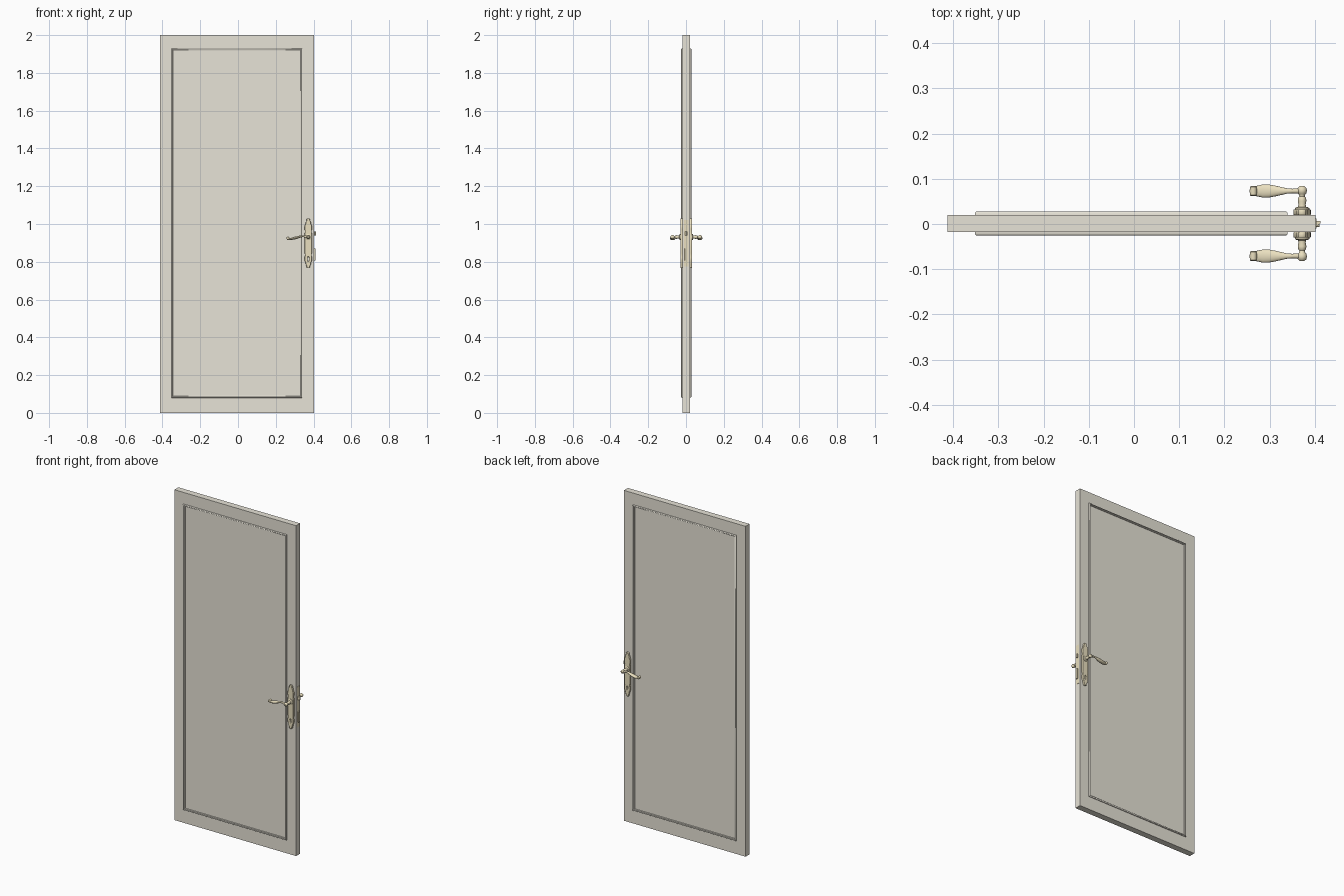
import bpy, bmesh, math
from mathutils import Vector

if "Cube" in bpy.data.objects:
    bpy.data.objects.remove(bpy.data.objects["Cube"])

YC = 0.001            # mid plane of the door slab
HALF = 0.019          # half slab thickness
HX, HZ = 0.372, 0.931  # handle axis


def material(name, colour):
    m = bpy.data.materials.new(name)
    m.diffuse_color = colour
    m.use_nodes = True
    m.node_tree.nodes["Principled BSDF"].inputs["Base Color"].default_value = m.diffuse_color
    return m


PAINT = material("cream_paint", (0.80, 0.77, 0.68, 1))
BRASS = material("pale_brass", (0.82, 0.74, 0.52, 1))


def finish(name, bm, mat, smooth=None):
    bmesh.ops.recalc_face_normals(bm, faces=bm.faces)
    me = bpy.data.meshes.new(name)
    bm.to_mesh(me)
    bm.free()
    me.materials.append(mat)
    ob = bpy.data.objects.new(name, me)
    bpy.context.collection.objects.link(ob)
    if smooth:
        bpy.ops.object.select_all(action='DESELECT')
        bpy.context.view_layer.objects.active = ob
        ob.select_set(True)
        bpy.ops.object.shade_smooth_by_angle(angle=math.radians(smooth))
    return ob


def box(name, lo, hi, mat, bevel=0):
    bm = bmesh.new()
    bmesh.ops.create_cube(bm, size=1)
    for v in bm.verts:
        v.co = Vector([lo[i] + (v.co[i] + 0.5) * (hi[i] - lo[i]) for i in range(3)])
    if bevel:
        bmesh.ops.bevel(bm, geom=bm.edges[:], offset=bevel, segments=1, affect='EDGES')
    return finish(name, bm, mat)


def skin(bm, rings, closed=False, caps=True):
    """Bridge rings of points into a tube."""
    rows = [[bm.verts.new(p) for p in r] for r in rings]
    n = len(rows[0])
    for a, b in zip(rows, rows[1:] + (rows[:1] if closed else [])):
        for i in range(n):
            j = (i + 1) % n
            bm.faces.new((a[i], a[j], b[j], b[i]))
    if caps and not closed:
        bm.faces.new(rows[0])
        bm.faces.new(rows[-1])


# Door slab
box("door_slab", (-0.413, YC - HALF, 0), (0.402, YC + HALF, 2), PAINT)


def moulding(name, s):
    # profile: inset from outer edge, height above the slab
    prof = [(0, -0.002), (0, 0.004), (0.002, 0.007), (0.004, 0.008), (0.006, 0.007),
            (0.007, 0.004), (0.009, 0.005), (0.011, 0.004), (0.012, -0.002)]
    x0, x1, z0, z1 = -0.352, 0.34, 0.08, 1.93
    rings = []
    for d, h in prof:
        y = YC + s * (HALF + h)
        rings.append([(x0 + d, y, z0 + d), (x1 - d, y, z0 + d),
                      (x1 - d, y, z1 - d), (x0 + d, y, z1 - d)])
    bm = bmesh.new()
    skin(bm, rings, closed=True)
    finish(name, bm, PAINT, 40)


def lock_plate(name, s):
    # ornate outline (half width, height from middle) with a keyhole inside
    half = [(0.006, 0.132), (0.009, 0.126), (0.009, 0.119), (0.013, 0.113), (0.014, 0.104),
            (0.019, 0.092), (0.0195, 0.075), (0.017, 0.063), (0.019, 0.052)]
    right = half + [(w, -z) for w, z in reversed(half)]
    outline = right + [(-w, z) for w, z in reversed(right)]
    hole = [(0.0045 * math.cos(a), -0.076 + 0.0045 * math.sin(a))
            for a in [math.radians(-50 + i * 28) for i in range(11)]]
    hole += [(-0.003, -0.095), (0.003, -0.095)]
    cu = bpy.data.curves.new(name, 'CURVE')
    cu.dimensions = '2D'
    cu.fill_mode = 'BOTH'
    for pts in (outline, hole):
        sp = cu.splines.new('POLY')
        sp.points.add(len(pts) - 1)
        for p, (x, z) in zip(sp.points, pts):
            p.co = (x, z, 0, 1)
        sp.use_cyclic_u = True
    cu.extrude, cu.bevel_depth, cu.bevel_resolution, cu.offset = 0.004, 0.002, 1, -0.002
    cu.materials.append(BRASS)
    ob = bpy.data.objects.new(name, cu)
    ob.location = (HX, YC + s * (HALF + 0.006), 0.898)
    ob.rotation_euler = (math.pi / 2, 0, 0)
    bpy.context.collection.objects.link(ob)


def lathe_y(name, prof, x, z, s, n=24):
    # (radius, distance from mid plane), turned about the y direction
    rings = [[(x + r * math.cos(2 * math.pi * i / n), YC + s * d,
               z + r * math.sin(2 * math.pi * i / n)) for i in range(n)] for r, d in prof]
    bm = bmesh.new()
    skin(bm, rings)
    finish(name, bm, BRASS, 40)


def lever(name, s, n=20):
    # (x, z, half width in y, half thickness in z)
    secs = [(0.376, 0.931, 0.004, 0.004), (0.366, 0.932, 0.006, 0.006), (0.350, 0.935, 0.005, 0.005),
            (0.338, 0.935, 0.006, 0.005), (0.325, 0.932, 0.009, 0.006), (0.312, 0.928, 0.012, 0.007),
            (0.298, 0.925, 0.0145, 0.007), (0.285, 0.922, 0.0145, 0.006), (0.274, 0.920, 0.012, 0.005),
            (0.265, 0.919, 0.0105, 0.005), (0.259, 0.921, 0.010, 0.004)]
    rings = []
    for x, z, ry, rz in secs:
        rings.append([(x, YC + s * 0.072 + ry * math.cos(2 * math.pi * i / n),
                       z + rz * math.sin(2 * math.pi * i / n)) for i in range(n)])
    bm = bmesh.new()
    skin(bm, rings)
    finish(name, bm, BRASS, 50)


# Everything that appears on both faces
for side, s in (("front", -1), ("back", 1)):
    moulding(side + "_panel_moulding", s)
    lock_plate(side + "_lock_plate", s)
    lathe_y(side + "_handle_stem",
            [(0.016, 0.026), (0.016, 0.034), (0.013, 0.036), (0.009, 0.037), (0.008, 0.042),
             (0.0095, 0.050), (0.009, 0.056), (0.006, 0.060), (0.0065, 0.064), (0.0095, 0.067),
             (0.011, 0.073), (0.0095, 0.079), (0.005, 0.083)], HX, HZ, s)
    lever(side + "_lever", s)
    # scroll at the lever end
    lathe_y(side + "_lever_scroll",
            [(0.005, 0.061), (0.0075, 0.063), (0.008, 0.072), (0.0075, 0.081), (0.005, 0.083)],
            0.264, 0.925, s, 16)

# Lock parts on the door edge
box("edge_plate", (0.398, YC - 0.011, 0.775), (0.4035, YC + 0.011, 1.02), BRASS)
box("dead_bolt", (0.39, YC - 0.008, 0.807), (0.411, YC + 0.004, 0.87), BRASS, 0.001)

# Latch with a slanted nose
bm = bmesh.new()
skin(bm, [[(0.39, -0.006, z), (0.404, -0.006, z), (0.413, 0.002, z), (0.413, 0.007, z), (0.39, 0.007, z)]
          for z in (0.94, 0.96)])
finish("latch", bm, BRASS)
